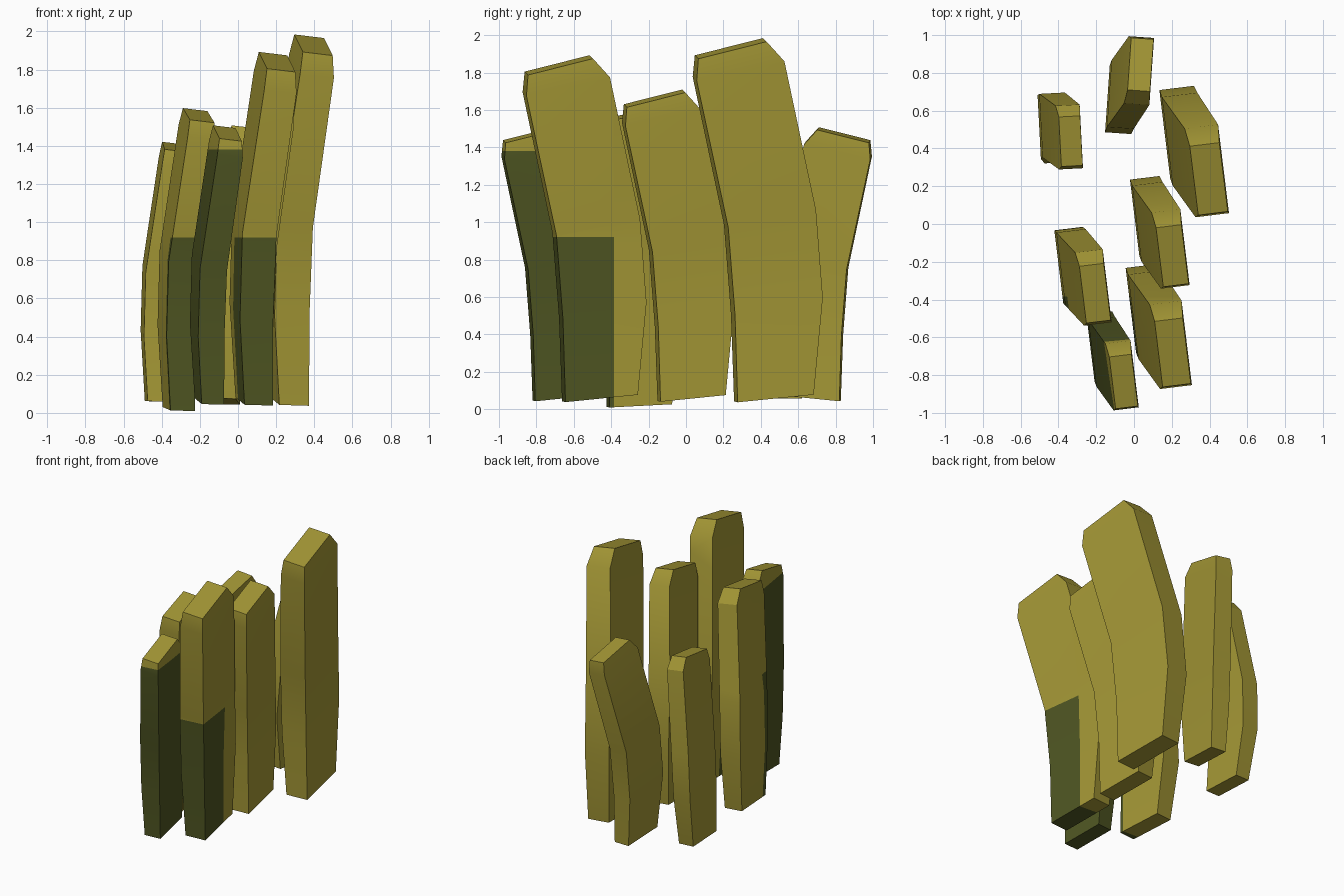
import bpy, bmesh, math
from mathutils import Vector

if "Cube" in bpy.data.objects:
    bpy.data.objects.remove(bpy.data.objects["Cube"])


def material(name, rgb):
    m = bpy.data.materials.new(name)
    m.diffuse_color = (*rgb, 1)
    m.use_nodes = True
    m.node_tree.nodes["Principled BSDF"].inputs["Base Color"].default_value = m.diffuse_color
    return m


olive = material("olive yellow", (0.37, 0.31, 0.036))
moss = material("dark moss green", (0.078, 0.092, 0.016))

# Slab cross-sections: x, y, z of centre, width, depth, slope along y, slope along x
RINGS = [
    (0.0, 0.0, 0.0, 0.15, 0.39, 0.10, -0.03),
    (-0.015, 0.015, 0.47, 0.175, 0.45, 0.20, -0.05),
    (0.0, -0.02, 0.92, 0.18, 0.45, 0.20, -0.08),
    (0.11, -0.18, 1.675, 0.17, 0.45, 0.22, -0.12),
    (0.12, -0.22, 1.78, 0.15, 0.35, 0.25, -0.12),
]


def slab(name, base, s, angle=7, lean=0.0, flip=1, cuts=(), dark_top=None):
    bm = bmesh.new()
    a = math.radians(angle)
    rings = []
    for cx, cy, cz, w, d, sy, sx in RINGS:
        ring = []
        for i, j in ((-1, -1), (1, -1), (1, 1), (-1, 1)):
            u, v = i * w / 2, j * d / 2
            x = u * math.cos(a) - v * math.sin(a)
            y = u * math.sin(a) + v * math.cos(a)
            p = Vector((cx + x, flip * (cy + y + lean * cz),
                        cz + v * (sy - lean) + u * sx)) * s
            ring.append(bm.verts.new(p + Vector(base)))
        rings.append(ring)
    bm.faces.new(rings[0])
    bm.faces.new(rings[-1])
    for lo, hi in zip(rings, rings[1:]):
        for k in range(4):
            n = (k + 1) % 4
            bm.faces.new((lo[k], lo[n], hi[n], hi[k]))
    # Cut along the edges of the mossy area
    for co, no in cuts:
        bmesh.ops.bisect_plane(bm, geom=bm.verts[:] + bm.edges[:] + bm.faces[:],
                               plane_co=co, plane_no=no)
    bmesh.ops.recalc_face_normals(bm, faces=bm.faces[:])
    for f in bm.faces:
        c = f.calc_center_median()
        f.smooth = True
        f.material_index = int(dark_top is not None and c.z < dark_top and c.y < -0.385)
    me = bpy.data.meshes.new(name)
    bm.to_mesh(me)
    bm.free()
    me.materials.append(olive)
    me.materials.append(moss)
    me.set_sharp_from_angle(angle=math.radians(30))
    ob = bpy.data.objects.new(name, me)
    bpy.context.collection.objects.link(ob)


def moss_cuts(z):
    return [((0, 0, z), (0, 0, 1)), ((0, -0.385, 0), (0, 1, 0))]


# Plain slabs
slab("tall_right_slab", (0.27, 0.47, 0.06), 1.05)
slab("middle_slab", (0.095, 0.03, 0.06), 0.90)
slab("left_rear_slab", (-0.425, 0.47, 0.06), 0.75, angle=3, lean=0.10)
slab("rear_slab", (-0.06, 0.67, 0.06), 0.79, angle=4, flip=-1)

# Slabs with moss on the lower front
slab("front_right_slab", (0.085, -0.46, 0.06), 1.0, cuts=moss_cuts(0.92), dark_top=0.92)
slab("front_left_slab", (-0.31, -0.25, 0.02), 0.865, lean=0.048,
     cuts=moss_cuts(0.92), dark_top=0.92)
slab("front_small_slab", (-0.15, -0.66, 0.06), 0.79,
     cuts=moss_cuts(1.38)[:1], dark_top=1.38)
